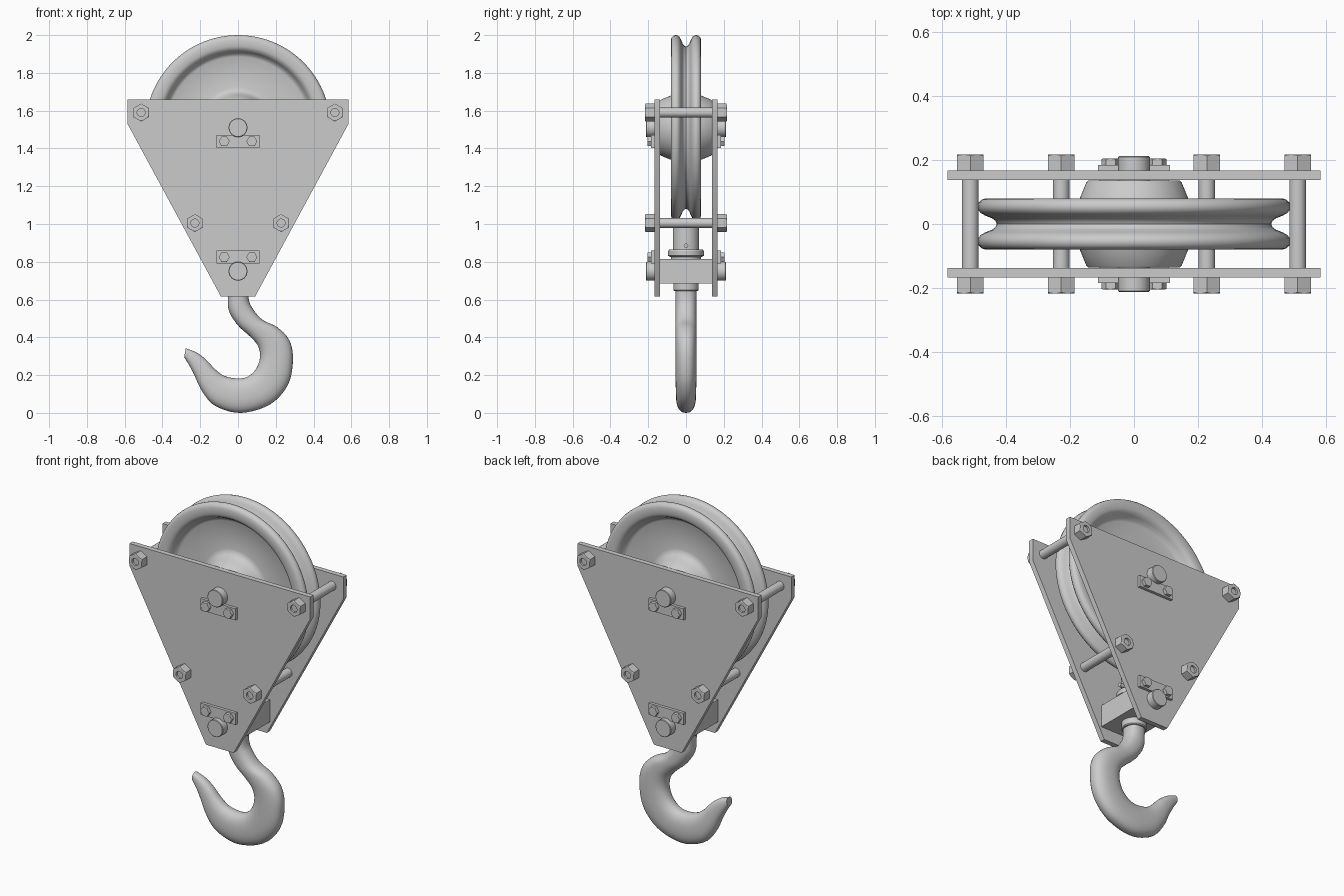
import bpy, bmesh, math
from mathutils import Vector

if "Cube" in bpy.data.objects:
    bpy.data.objects.remove(bpy.data.objects["Cube"])

PLATE_IN, PLATE_OUT = 0.138, 0.168


def finish(name, bm, angle=30):
    bmesh.ops.recalc_face_normals(bm, faces=bm.faces)
    me = bpy.data.meshes.new(name)
    bm.to_mesh(me)
    bm.free()
    ob = bpy.data.objects.new(name, me)
    bpy.context.collection.objects.link(ob)
    bpy.ops.object.select_all(action='DESELECT')
    ob.select_set(True)
    bpy.context.view_layer.objects.active = ob
    bpy.ops.object.shade_smooth_by_angle(angle=math.radians(angle))
    return ob


def loft(name, rings, angle=30):
    """Skin a list of vertex rings and cap both ends."""
    bm = bmesh.new()
    vr = [[bm.verts.new(p) for p in r] for r in rings]
    n = len(vr[0])
    for a, b in zip(vr, vr[1:]):
        for i in range(n):
            j = (i + 1) % n
            bm.faces.new((a[i], a[j], b[j], b[i]))
    bm.faces.new(vr[0])
    bm.faces.new(vr[-1])
    return finish(name, bm, angle)


def place(axis, c, u, v, h):
    """Point at u, v around an axis and h along it."""
    off = {'x': (h, u, v), 'y': (u, h, v), 'z': (u, v, h)}[axis]
    return Vector(c) + Vector(off)


def lathe(name, profile, c, axis='y', seg=32, angle=30):
    """Revolve (radius, height) points."""
    ts = [2 * math.pi * i / seg for i in range(seg)]
    return loft(name, [[place(axis, c, r * math.cos(t), r * math.sin(t), h) for t in ts]
                       for r, h in profile], angle)


def box(name, lo, hi):
    xs = ((lo[0], lo[1]), (hi[0], lo[1]), (hi[0], hi[1]), (lo[0], hi[1]))
    return loft(name, [[(x, y, z) for x, y in xs] for z in (lo[2], hi[2])])


def hex_nut(name, x, z, y0, side, flat, height, turn=0.0, hole=0.0):
    """Chamfered hexagon standing on y0, pointing outward along side * y."""
    ts = [2 * math.pi * i / 36 for i in range(36)]
    hexr = [flat / math.cos((t - turn + math.pi) % (math.pi / 3) - math.pi / 6) for t in ts]
    top = flat * 0.98
    prof = [[(r, 0) for r in hexr],
            [(r, height - (r - top) * 0.6) for r in hexr],
            [(top, height)] * 36]
    if hole:
        prof += [[(hole, height)] * 36, [(hole, height - 0.012)] * 36]
    loft(name, [[(x + r * math.cos(t), y0 + side * h, z + r * math.sin(t))
                 for (r, h), t in zip(ring, ts)] for ring in prof])


# Grooved sheave wheel with thin web and conical hub
half = [(0.05, 0.137), (0.143, 0.137), (0.149, 0.131), (0.17, 0.08), (0.182, 0.045),
        (0.195, 0.03), (0.215, 0.025), (0.375, 0.025), (0.39, 0.032), (0.402, 0.055),
        (0.413, 0.072), (0.43, 0.08), (0.465, 0.08), (0.478, 0.076), (0.487, 0.067),
        (0.49, 0.055), (0.488, 0.044), (0.48, 0.034), (0.465, 0.026), (0.445, 0.018),
        (0.434, 0.01)]
lathe("sheave_wheel", half + [(0.43, 0)] + [(r, -y) for r, y in reversed(half)],
      (0, 0, 1.51), seg=96, angle=40)

# Side plates
outline = [(-0.585, 1.66), (-0.585, 1.53), (-0.09, 0.615),
           (0.09, 0.615), (0.585, 1.53), (0.585, 1.66)]
for side, label in ((-1, "front"), (1, "back")):
    loft(label + "_side_plate", [[(x, side * y, z) for x, z in outline]
                                 for y in (PLATE_IN, PLATE_OUT)])

# Spacer rods with nuts on both ends
for x, z in ((-0.513, 1.59), (0.513, 1.59), (-0.228, 1.005), (0.228, 1.005)):
    lathe("spacer_rod", [(0.026, -0.17), (0.026, 0.17)], (x, 0, z))
    for side in (-1, 1):
        hex_nut("rod_nut", x, z, side * PLATE_OUT, side, 0.041, 0.05, math.pi / 2, 0.021)

# Main pins with bolted keeper plates
for label, pz, kz in (("sheave", 1.51, 1.437), ("block", 0.75, 0.825)):
    lathe(label + "_pin", [(0.047, -0.213), (0.05, -0.21), (0.05, 0.21), (0.047, 0.213)],
          (0, 0, pz), seg=48)
    for side in (-1, 1):
        y0, y1 = sorted((side * PLATE_OUT, side * 0.185))
        box(label + "_keeper", (-0.113, y0, kz - 0.034), (0.113, y1, kz + 0.034))
        for x in (-0.073, 0.073):
            hex_nut("keeper_bolt", x, kz, side * 0.185, side, 0.025, 0.02)

# Swivel block, thrust bearing, hook nut and its locking pin
box("swivel_block", (-0.11, -0.138, 0.685), (0.11, 0.138, 0.815))
lathe("thrust_bearing", [(0.08, 0.815), (0.08, 0.825), (0.095, 0.832), (0.095, 0.856),
                         (0.09, 0.864)], (0, 0, 0), 'z', 48)
lathe("hook_nut", [(0.07, 0.864), (0.07, 0.99), (0.065, 0.996)], (0, 0, 0), 'z', 48)
lathe("locking_pin", [(0.012, -0.1), (0.012, 0.1)], (0, 0, 0.885), 'x', 16)
lathe("hook_collar", [(0.063, 0.645), (0.067, 0.65), (0.067, 0.686)], (0, 0, 0), 'z', 48)

# Hook: outer edge x, z, inner edge x, z, half thickness
sections = [Vector(s) for s in (
    (.055, .70, -.055, .70, .055), (.056, .61, -.054, .61, .055),
    (.074, .558, -.047, .537, .055), (.127, .495, 0, .463, .055),
    (.21, .452, .063, .405, .055), (.272, .384, .104, .358, .055),
    (.291, .283, .117, .299, .055), (.265, .15, .097, .235, .055),
    (.17, .045, .053, .193, .054), (.015, 0, 0, .182, .053),
    (-.12, .037, -.07, .195, .05), (-.19, .114, -.122, .232, .045),
    (-.233, .204, -.167, .28, .038), (-.262, .258, -.22, .32, .031),
    (-.285, .294, -.277, .342, .024))]


def spline(a, b, c, d, t):
    return 0.5 * (2 * b + (c - a) * t + (2 * a - 5 * b + 4 * c - d) * t * t
                  + (3 * b - a - 3 * c + d) * t ** 3)


def hook_ring(s):
    ox, oz, ix, iz, depth = s
    mid = Vector(((ox + ix) / 2, 0, (oz + iz) / 2))
    arm = Vector(((ox - ix) / 2, 0, (oz - iz) / 2))
    ring = []
    for i in range(32):
        c, w = math.cos(math.pi * i / 16), math.sin(math.pi * i / 16)
        p = mid + arm * math.copysign(abs(c) ** 0.85, c)
        p.y = depth * math.copysign(abs(w) ** 0.85, w)
        ring.append(p)
    return ring


pad = [sections[0]] + sections + [sections[-1]]
rings = [hook_ring(spline(*pad[k:k + 4], t / 5))
         for k in range(len(sections) - 1) for t in range(5)]
loft("hook", rings + [hook_ring(sections[-1])], 50)
